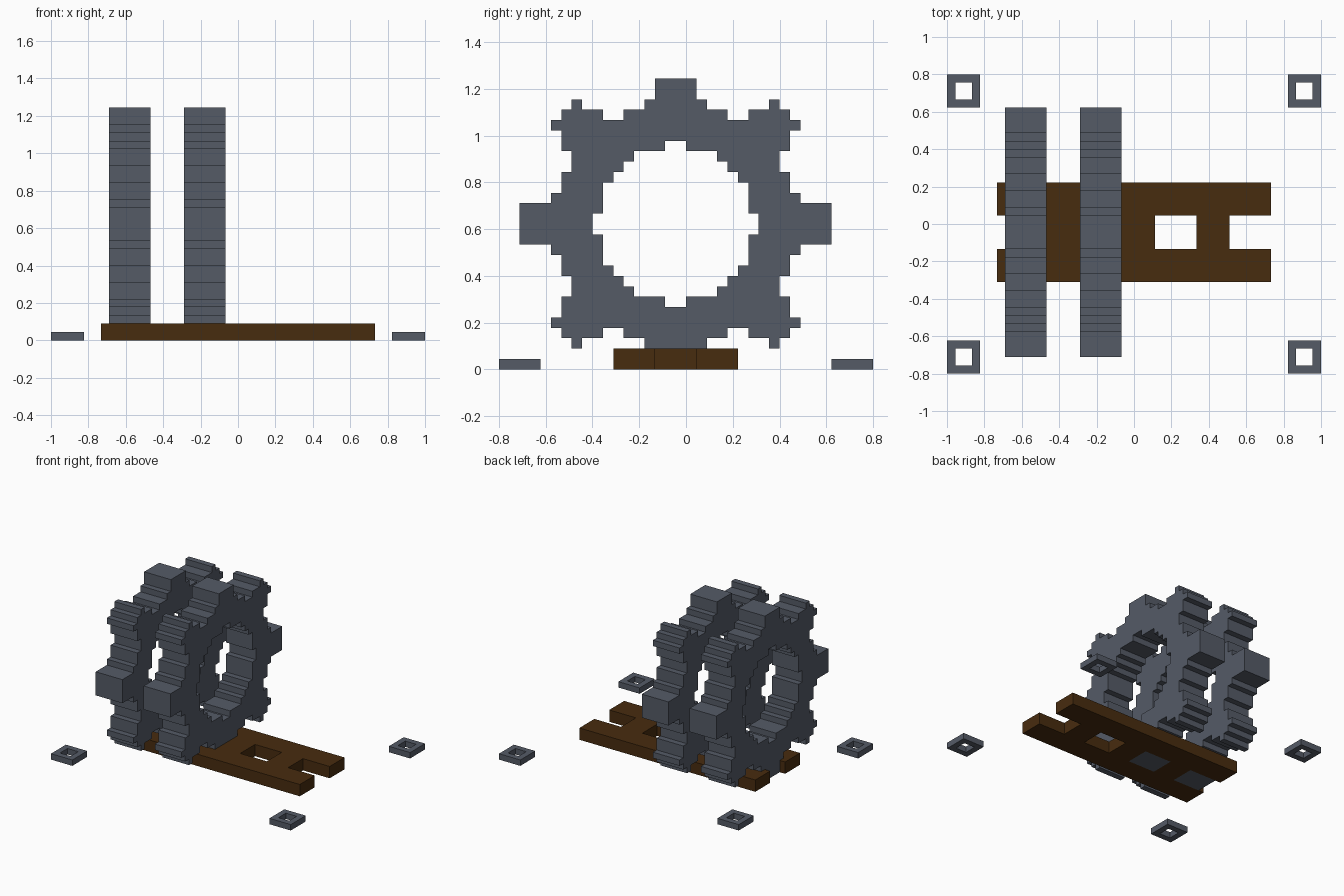
import bpy
import bmesh
from mathutils import Matrix

U = 2 / 45  # size of one block

cube = bpy.data.objects.get("Cube")
if cube:
    bpy.data.objects.remove(cube, do_unlink=True)


def make_material(name, rgb):
    mat = bpy.data.materials.new(name)
    mat.use_nodes = True
    mat.diffuse_color = (*rgb, 1)
    bsdf = next(n for n in mat.node_tree.nodes if n.type == 'BSDF_PRINCIPLED')
    bsdf.inputs["Base Color"].default_value = (*rgb, 1)
    return mat


STONE = make_material("slate grey", (0.09, 0.104, 0.134))
WOOD = make_material("dark brown wood", (0.064, 0.025, 0.0046))


def plate(name, loops, depth, mat, location=(0, 0, 0), upright=False):
    """Extrude an outline, with optional hole loops, measured in blocks."""
    bm = bmesh.new()
    edges = []
    for loop in loops:
        vs = [bm.verts.new((x, y, 0)) for x, y in loop]
        edges += [bm.edges.new((a, b)) for a, b in zip(vs, vs[1:] + vs[:1])]
    bmesh.ops.triangle_fill(bm, edges=edges, use_beauty=True, normal=(0, 0, 1))
    ext = bmesh.ops.extrude_face_region(bm, geom=bm.faces[:])
    top = [g for g in ext["geom"] if isinstance(g, bmesh.types.BMVert)]
    bmesh.ops.translate(bm, verts=top, vec=(0, 0, depth))
    bmesh.ops.recalc_face_normals(bm, faces=bm.faces[:])
    # Upright plates have their outline in the y-z plane and depth along x
    turn = Matrix(((0, 0, 1, 0), (1, 0, 0, 0), (0, 1, 0, 0), (0, 0, 0, 1)))
    place = Matrix.Scale(U, 4) @ Matrix.Translation(location)
    bm.transform(place @ turn if upright else place)
    mesh = bpy.data.meshes.new(name)
    bm.to_mesh(mesh)
    bm.free()
    mesh.materials.append(mat)
    obj = bpy.data.objects.new(name, mesh)
    bpy.context.collection.objects.link(obj)
    return obj


def rect(x0, x1, y0, y1):
    return [(x0, y0), (x1, y0), (x1, y1), (x0, y1)]


def four_way(quarter):
    """Mirror a quarter outline into a closed loop."""
    back = quarter[::-1]
    return (quarter + [(u, -v) for u, v in back]
            + [(-u, -v) for u, v in quarter] + [(-u, v) for u, v in back])


# Stepped gear rings, their lowest teeth sunk into the base slots
gear_outer = four_way([
    (2, 14), (2, 12), (3, 12), (3, 11), (5, 11), (5, 10), (7, 10), (7, 11),
    (9, 11), (9, 12), (10, 12), (10, 11), (11, 11), (11, 10), (12, 10),
    (12, 9), (11, 9), (11, 7), (10, 7), (10, 5), (11, 5), (11, 3), (12, 3),
    (12, 2), (15, 2)])
gear_hole = four_way([
    (1, 8), (1, 7), (4, 7), (4, 6), (5, 6), (5, 5), (6, 5), (6, 4), (7, 4),
    (7, 1), (8, 1)])
for name, x in (("right_gear_ring", -15.5), ("left_gear_ring", -6.5)):
    plate(name, [gear_outer, gear_hole], 5, STONE, (x, -1, 14), upright=True)

# Wooden base with open slots at both ends and two closed slots between
base_outline = [
    (-16.5, -7), (16.5, -7), (16.5, -3), (11.5, -3), (11.5, 1), (16.5, 1),
    (16.5, 5), (-16.5, 5), (-16.5, 1), (-10.5, 1), (-10.5, -3), (-16.5, -3)]
plate("base_plank", [base_outline, rect(-6.5, -1.5, -3, 1),
                     rect(2.5, 7.5, -3, 1)], 2, WOOD)

# Small square frames marking the four corners
for side, x in (("right", -20.5), ("left", 20.5)):
    for end, y in (("front", -16), ("back", 16)):
        plate(f"{end}_{side}_corner_frame",
              [rect(-2, 2, -2, 2), rect(-1, 1, -1, 1)], 1, STONE, (x, y, 0))
